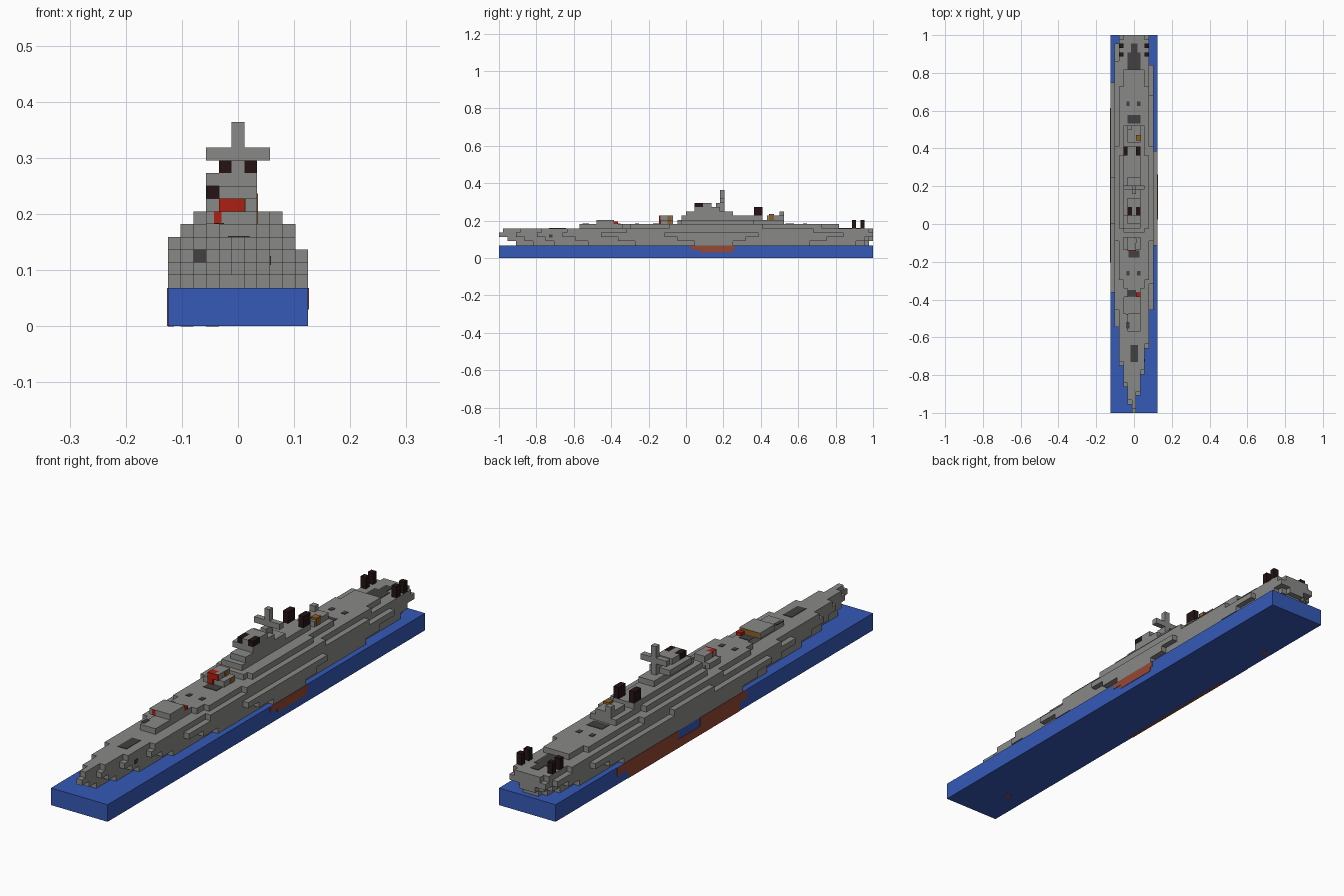
import bpy
import bmesh

old = bpy.data.objects.get("Cube")
if old:
    bpy.data.objects.remove(old, do_unlink=True)

U = 2 / 88           # size of one block
T = 0.08             # plate thickness in blocks


def material(name, rgb):
    m = bpy.data.materials.new(name)
    m.use_nodes = True
    m.diffuse_color = (*rgb, 1)
    m.node_tree.nodes["Principled BSDF"].inputs["Base Color"].default_value = (*rgb, 1)
    return m


GREY = material("ship grey", (0.25, 0.25, 0.245))
BLUE = material("water blue", (0.035, 0.1, 0.47))
BROWN = material("hull red brown", (0.3, 0.065, 0.035))
RED = material("signal red", (0.42, 0.014, 0.006))
BLACK = material("soot black", (0.018, 0.007, 0.007))
ORANGE = material("orange brown", (0.27, 0.12, 0.02))
DARK = material("dark grey", (0.055, 0.05, 0.05))


def blocks(name, mat, boxes):
    """One object from boxes (x0, x1, y0, y1, z0, z1) counted in blocks from
    the right side, the bow and the ground."""
    bm = bmesh.new()
    for x0, x1, y0, y1, z0, z1 in boxes:
        r = bmesh.ops.create_cube(bm, size=1)
        for v in r["verts"]:
            v.co.x = (x0 if v.co.x < 0 else x1) * U - 0.125
            v.co.y = (y0 if v.co.y < 0 else y1) * U - 1
            v.co.z = (z0 if v.co.z < 0 else z1) * U
    me = bpy.data.meshes.new(name)
    bm.to_mesh(me)
    bm.free()
    ob = bpy.data.objects.new(name, me)
    bpy.context.collection.objects.link(ob)
    me.materials.append(mat)
    return ob


# Water base
blocks("water", BLUE, [(0, 11, 0, 88, 0, 3)])

# Hull: bow and stern end of each lengthwise column, raked in towards the water
bow = [28, 20, 11, 6, 2, 0, 4, 9, 15, 24, 39]
stern = [77, 86, 88, 88, 88, 88, 88, 88, 88, 81, 61]
bow_rake = [4, 4, 3, 2, 1, 2, 2, 2, 3, 4, 3.5]
stern_rake = [4, 3, 2, 1, 0.5, 0.5, 0.5, 1, 2, 4, 3]
hull = []
for c in range(11):
    for layer in range(3, 6):
        n = 5 - layer
        hull.append((c, c + 1, round(bow[c] + n * bow_rake[c]),
                     round(stern[c] - n * stern_rake[c]), layer, layer + 1))
blocks("hull", GREY, hull)

# Main deck with its stepped edges
deck = [(c, c + 1, bow[c] + 1, stern[c] - (1 if c in (2, 8) else 0), 6, 7)
        for c in range(2, 9)]
deck += [(0, 1, 44, 55, 6, 7), (1, 2, 24, 82, 6, 7), (9, 10, 30, 74, 6, 7)]
blocks("main_deck", GREY, deck)
blocks("raised_deck", GREY, [(3, 8, 29, 80, 7, 8), (2, 9, 31, 76, 7, 8),
                             (1, 10, 40, 62, 7, 8)])

# Forward gun house
blocks("forward_house_base", GREY, [(4, 7, 19, 29, 7, 8)])
blocks("forward_house", GREY, [(3, 7, 23, 27, 8, 9)])
blocks("forward_house_back", ORANGE, [(3.2, 6.8, 27, 27 + T, 8.1, 9)])
blocks("forward_house_flag", RED, [(6, 7, 27, 28, 8, 8.6)])
blocks("forward_marker", RED, [(3.6, 4.2, 23 - T, 23, 8, 9)])

# Second gun house with its red front
blocks("second_house", GREY, [(3, 7, 38, 41, 8, 9), (4, 6, 38, 41, 9, 10)])
blocks("second_house_red", RED, [(4, 6, 37.7, 39, 9, 10), (4, 5, 37.7, 38, 8, 9)])
blocks("second_house_side", ORANGE, [(6, 6 + T, 39.6, 40.6, 9, 10),
                                     (7, 7 + T, 39.6, 40.6, 8, 9)])

# Stepped superstructure and bridge tower
blocks("superstructure", GREY, [
    (2, 9, 43, 60, 8, 9), (3, 8, 42, 67, 8, 9),
    (3, 7, 43, 57, 9, 10), (4, 7, 44, 55, 10, 11), (3, 7, 46, 52, 11, 12),
    (5, 6, 46, 49, 12, 13)])
blocks("bridge_lookouts", BLACK, [(x, x + 1, 46, 48, 12, 13) for x in (4, 6)])
blocks("bridge_roof", GREY, [(4, 7, 48, 50, 12, 13)])

# Mast with its cross arm
blocks("mast", GREY, [(5, 6, 52, 53, 11, 16), (5, 6, 51, 53, 11, 13)])
blocks("mast_arm", GREY, [(3, 8, 52, 53, 13, 14)])

# Funnels
blocks("funnel_base", GREY, [(3, 7, 55, 62, 9, 10)])
blocks("funnels", BLACK, [(x, x + 1, 60, 62, 10, 12) for x in (3, 6)])

# Aft deck house
blocks("aft_house", GREY, [(4, 7, 63, 67, 9, 10), (4, 5, 66, 67, 10, 11)])
blocks("aft_house_orange", ORANGE, [(6, 7 + T, 63.5, 64.7, 9, 10.4)])

# Stern posts, in two pairs
blocks("stern_posts", BLACK, [(x, x + 1, y, y + 1, 7, 9)
                              for x in (2, 8) for y in (83, 85)])

# Dark deck fittings and hatches
fittings = [(4.8, 6.3, 78, 86, 7), (4, 7, 80, 84, 7), (4, 7, 67.4, 69.4, 8),
            (4.2, 6.8, 36.2, 37.8, 8), (4, 6, 27.2, 28.6, 8),
            (3.7, 4.4, 19.6, 21.2, 8), (4.7, 6.4, 11.8, 15.8, 7)]
blocks("deck_fittings", DARK, [(a, b, c, d, z, z + T) for a, b, c, d, z in fittings])
blocks("deck_hatches", DARK, [(x, x + 0.8, y, y + 1, 8, 8 + T)
                              for x in (3.7, 6.2) for y in (32, 71.5)])
blocks("bow_anchors", DARK, [(2, 3, 11 - T, 11, 5, 6), (8, 8 + T, 11.8, 12.6, 4.8, 5.5)])

# Underwater hull showing through the sides and the underside of the water
side_patch = [(11, 11 + T, 45, 55.5, 2, 3), (11, 11 + T, 47, 55, 1.3, 2)]
side_patch += [(-T, 0, 35, 48, 1.5, 3), (-T, 0, 54, 71, 1.5, 3), (-T, 0, 37, 68, 0, 1.5)]
side_patch += [(0, 0.5, 37, 62, -0.02, 0), (3, 4, 7, 8, -0.02, 0), (1, 2, 74, 75, -0.02, 0)]
blocks("underwater_hull", BROWN, side_patch)
